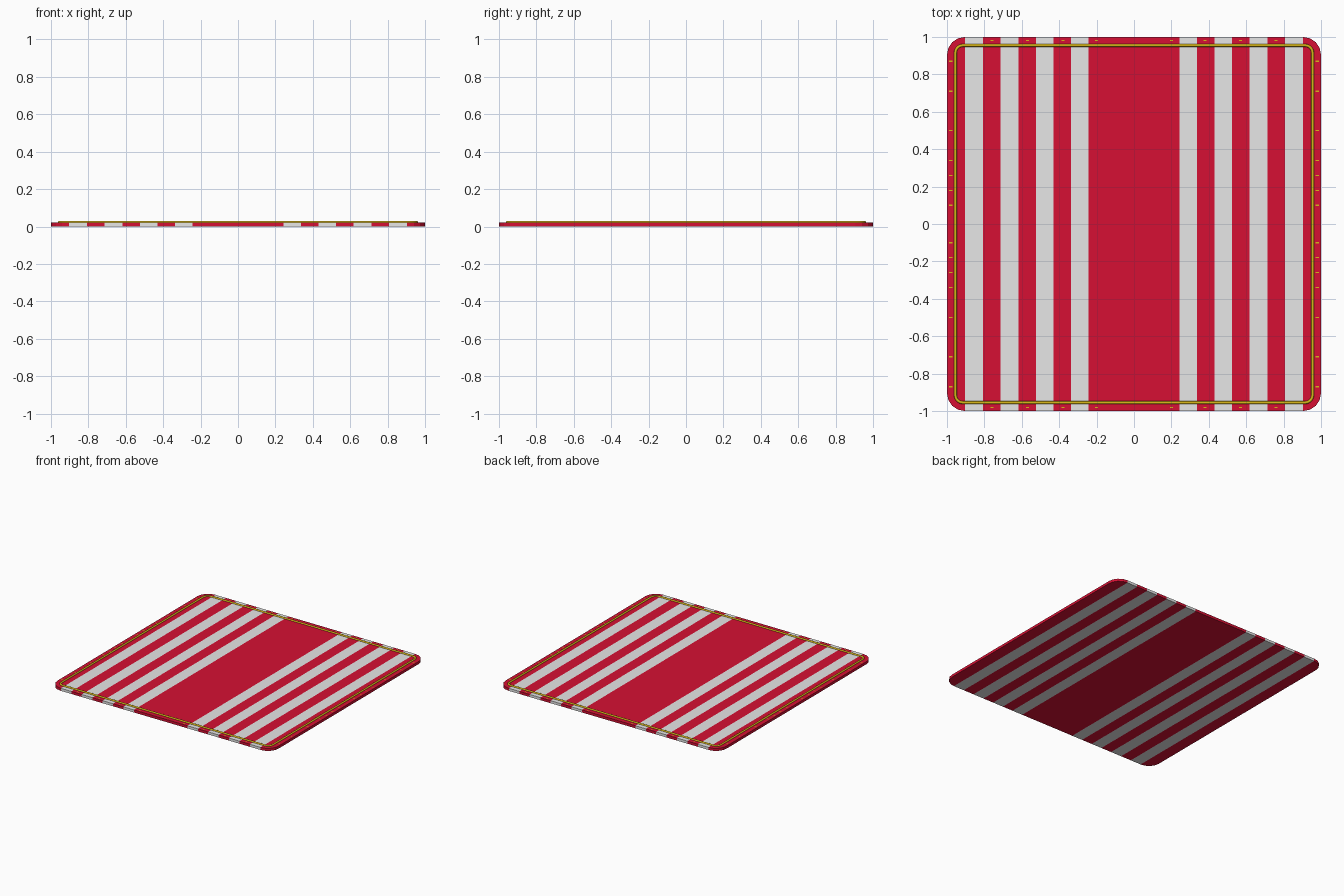
import bpy, bmesh, math

if "Cube" in bpy.data.objects:
    bpy.data.objects.remove(bpy.data.objects["Cube"])

THICK = 0.021


def material(name, rgb):
    m = bpy.data.materials.new(name)
    m.diffuse_color = (*rgb, 1.0)
    m.use_nodes = True
    m.node_tree.nodes["Principled BSDF"].inputs["Base Color"].default_value = m.diffuse_color
    return m


RED = material("crimson", (0.67, 0.005, 0.033))
WHITE = material("white", (0.8, 0.8, 0.8))
GOLD = material("gold", (0.70, 0.48, 0.01))


def rounded_square(half, radius, segments):
    """Counter-clockwise outline of a square with rounded corners."""
    pts = []
    for q, (sx, sy) in enumerate([(1, 1), (-1, 1), (-1, -1), (1, -1)]):
        for i in range(segments + 1):
            a = math.radians(90 * (q + i / segments))
            pts.append((sx * (half - radius) + radius * math.cos(a),
                        sy * (half - radius) + radius * math.sin(a)))
    return pts


def finish(bm, name, mats):
    bmesh.ops.recalc_face_normals(bm, faces=bm.faces[:])
    mesh = bpy.data.meshes.new(name)
    bm.to_mesh(mesh)
    bm.free()
    for m in mats:
        mesh.materials.append(m)
    ob = bpy.data.objects.new(name, mesh)
    bpy.context.collection.objects.link(ob)
    return ob


# Striped mat: rounded slab, cut at the stripe borders, stripes alternate outward
EDGES = [0.242, 0.337, 0.43, 0.524, 0.617, 0.714, 0.808, 0.903]
bm = bmesh.new()
base = bm.faces.new([bm.verts.new((x, y, 0)) for x, y in rounded_square(1.0, 0.095, 4)])
top = bmesh.ops.extrude_face_region(bm, geom=[base], use_keep_orig=True)["geom"]
bmesh.ops.translate(bm, vec=(0, 0, THICK),
                    verts=[g for g in top if isinstance(g, bmesh.types.BMVert)])
for e in EDGES:
    for s in (-1, 1):
        bmesh.ops.bisect_plane(bm, geom=bm.verts[:] + bm.edges[:] + bm.faces[:],
                               plane_co=(s * e, 0, 0), plane_no=(1, 0, 0))
for f in bm.faces:
    x = abs(f.calc_center_median().x)
    f.material_index = sum(x > e for e in EDGES) % 2
finish(bm, "striped_mat", [RED, WHITE])

# Gold piping: thin round cord swept around the border
SIDES, CORD = 8, 0.008
bm = bmesh.new()
loops = []
for k in range(SIDES):
    a = 2 * math.pi * k / SIDES
    off, z = CORD * math.cos(a), THICK + 0.001 + CORD * math.sin(a)
    loops.append([bm.verts.new((x, y, z))
                  for x, y in rounded_square(0.955 + off, 0.04 + off, 5)])
n = len(loops[0])
for k in range(SIDES):
    a, b = loops[k], loops[(k + 1) % SIDES]
    for i in range(n):
        j = (i + 1) % n
        bm.faces.new((a[i], a[j], b[j], b[i]))
cord = finish(bm, "gold_piping", [GOLD])
for p in cord.data.polygons:
    p.use_smooth = True

# Tiny gold stitches outside the piping, mirrored on all sides
bm = bmesh.new()


def stitch(x, y, w, h):
    z = THICK + 0.0008
    bm.faces.new([bm.verts.new((x + sx * w / 2, y + sy * h / 2, z))
                  for sx, sy in ((-1, -1), (1, -1), (1, 1), (-1, 1))])


for s in (-1, 1):
    for t in (-1, 1):
        for y in (0.10, 0.18, 0.26, 0.34, 0.50, 0.71, 0.87):
            stitch(s * 0.98, t * y, 0.02, 0.006)
        for x in (0.20, 0.38, 0.57, 0.76):
            stitch(s * x, t * 0.982, 0.015, 0.006)
finish(bm, "gold_stitches", [GOLD])
